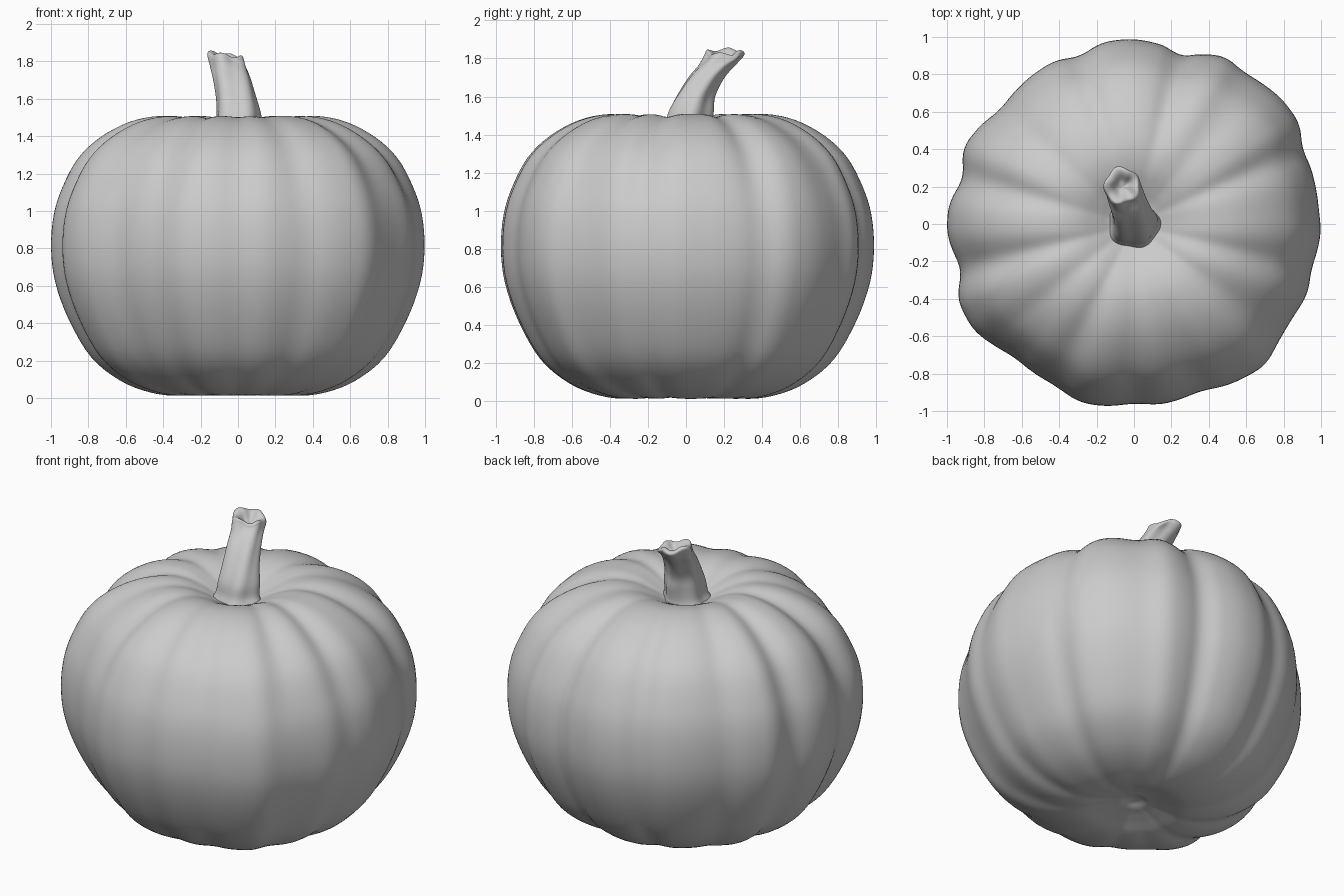
import bpy, math

if "Cube" in bpy.data.objects:
    bpy.data.objects.remove(bpy.data.objects["Cube"])

# Outline seen from above: angle in degrees, radius
OUTLINE = [(-2, 1.0), (3, .99), (11, .99), (19, .993), (24, .985), (31, 1.035), (41, 1.033),
           (55, 1.0), (61, 1.02), (68, .98), (75, .925), (79, .965), (90, .988), (100, .985),
           (108, .94), (116, .97), (127, .96), (140, .94), (146, .97), (156, 1.0), (165, .945),
           (174, .995), (183, 1.0), (195, .955), (203, 1.025), (214, 1.028), (228, .955),
           (244, .963), (253, .995), (261, .985), (270, .958), (279, .975), (292, .96), (300, .995),
           (313, 1.03), (321, .996), (329, .983), (339, 1.0), (345, .98), (358, 1.0)]
# Grooves between the lobes: angle, strength
GROOVES = [(24, .9), (50, .4), (75, .6), (108, .4), (139, .4), (165, .8), (195, 1), (219, .6),
           (244, .8), (270, .4), (290, .4), (322, .7), (345, .9)]

# Body profile: radius, height, groove depth, lobe weight
PROFILE = [(.0, .085, 0, 0), (.04, .08, 0, 0), (.08, .065, 0, 0), (.13, .056, .05, .1),
           (.20, .04, .1, .3), (.32, .014, .2, .6), (.47, .032, .3, .8), (.63, .095, .3, .9),
           (.785, .22, .25, 1), (.905, .42, .15, 1), (.978, .62, .1, 1), (1.0, .80, .1, 1),
           (.985, .98, .2, 1), (.935, 1.13, .4, 1), (.85, 1.28, .7, 1), (.73, 1.39, .9, 1),
           (.58, 1.47, .85, .9), (.43, 1.503, .65, .8), (.31, 1.492, .45, .6),
           (.21, 1.453, .25, .4), (.14, 1.418, .1, .2), (.08, 1.40, 0, 0), (.0, 1.39, 0, 0)]

# Stem rings: x, y, z, radius x, radius y
STEM = [(.0, .0, 1.38, .15, .14), (.0, .0, 1.41, .14, .13), (.0, .008, 1.45, .123, .12),
        (.0, .02, 1.52, .117, .117), (-.01, .045, 1.60, .107, .1), (-.03, .103, 1.70, .1, .092),
        (-.05, .165, 1.77, .096, .094), (-.063, .2, 1.815, .097, .1), (-.063, .202, 1.835, .087, .09),
        (-.06, .2, 1.83, .062, .066), (-.06, .2, 1.80, .03, .03), (-.06, .2, 1.79, .0, .0)]


def spline(points, steps):
    """Catmull-Rom curve through tuples of any length."""
    out = []
    for i in range(len(points) - 1):
        a, b = points[max(i - 1, 0)], points[i]
        c, d = points[i + 1], points[min(i + 2, len(points) - 1)]
        for s in range(steps):
            t = s / steps
            out.append(tuple(.5 * (2 * q + (r - p) * t + (2 * p - 5 * q + 4 * r - v) * t * t
                                   + (3 * q - p - 3 * r + v) * t ** 3)
                             for p, q, r, v in zip(a, b, c, d)))
    return out + [points[-1]]


def outline_radius(deg):
    deg = (deg + 2) % 360 - 2
    for (a, r), (b, s) in zip(OUTLINE, OUTLINE[1:]):
        if a <= deg <= b:
            return r + (s - r) * (deg - a) / (b - a)
    return 1.0


def smooth_radius(deg):
    return sum(outline_radius(deg + k) for k in range(-3, 4)) / 7


def groove(deg):
    return sum(s * math.exp(-(((deg - g + 180) % 360 - 180) / 7) ** 2) for g, s in GROOVES)


def loft(name, rings):
    """Skin a list of closed rings; the first and last are closed with caps."""
    n = len(rings[0])
    verts = [v for ring in rings for v in ring]
    faces = [(k * n + i, k * n + (i + 1) % n, (k + 1) * n + (i + 1) % n, (k + 1) * n + i)
             for k in range(len(rings) - 1) for i in range(n)]
    faces += [tuple(reversed(range(n))), tuple(range(len(verts) - n, len(verts)))]
    mesh = bpy.data.meshes.new(name)
    mesh.from_pydata(verts, [], faces)
    mesh.polygons.foreach_set("use_smooth", [True] * len(mesh.polygons))
    mesh.update()
    obj = bpy.data.objects.new(name, mesh)
    bpy.context.collection.objects.link(obj)
    return obj


# Pumpkin body: lobed profile turned around the vertical axis
N = 240
angles = [360 * i / N for i in range(N)]
lobes = [(math.radians(a), smooth_radius(a), groove(a)) for a in angles]
rings = []
for r, z, depth, weight in spline(PROFILE, 4):
    r = max(r, .002)
    ring = []
    for a, R, g in lobes:
        k = 1 - .04 * depth * (g - .25)
        rad = r * (.98 + (R - .98) * weight) * k
        ring.append((rad * math.cos(a), rad * math.sin(a), max(0, .8 + (z - .8) * k)))
    rings.append(ring)
loft("pumpkin_body", rings)

# Stem: ribbed, slightly twisted, leaning back, with a hollowed cut end
M = 60
rings = []
for x, y, z, rx, ry in spline(STEM, 5):
    rx, ry = max(rx, .001), max(ry, .001)
    twist = (z - 1.36) * 1.3
    ring = []
    for i in range(M):
        a = 2 * math.pi * i / M
        rib = 1 + .06 * math.cos(5 * (a - twist)) + .03 * math.cos(3 * a + 1)
        lip = max(0, min(1, (z - 1.76) / .06)) * (rx / .1)
        dz = lip * (.016 * math.cos(a - 3) + .01 * math.cos(4 * a + 1))
        ring.append((x + rx * rib * math.cos(a), y + ry * rib * math.sin(a), z + dz))
    rings.append(ring)
loft("stem", rings)
